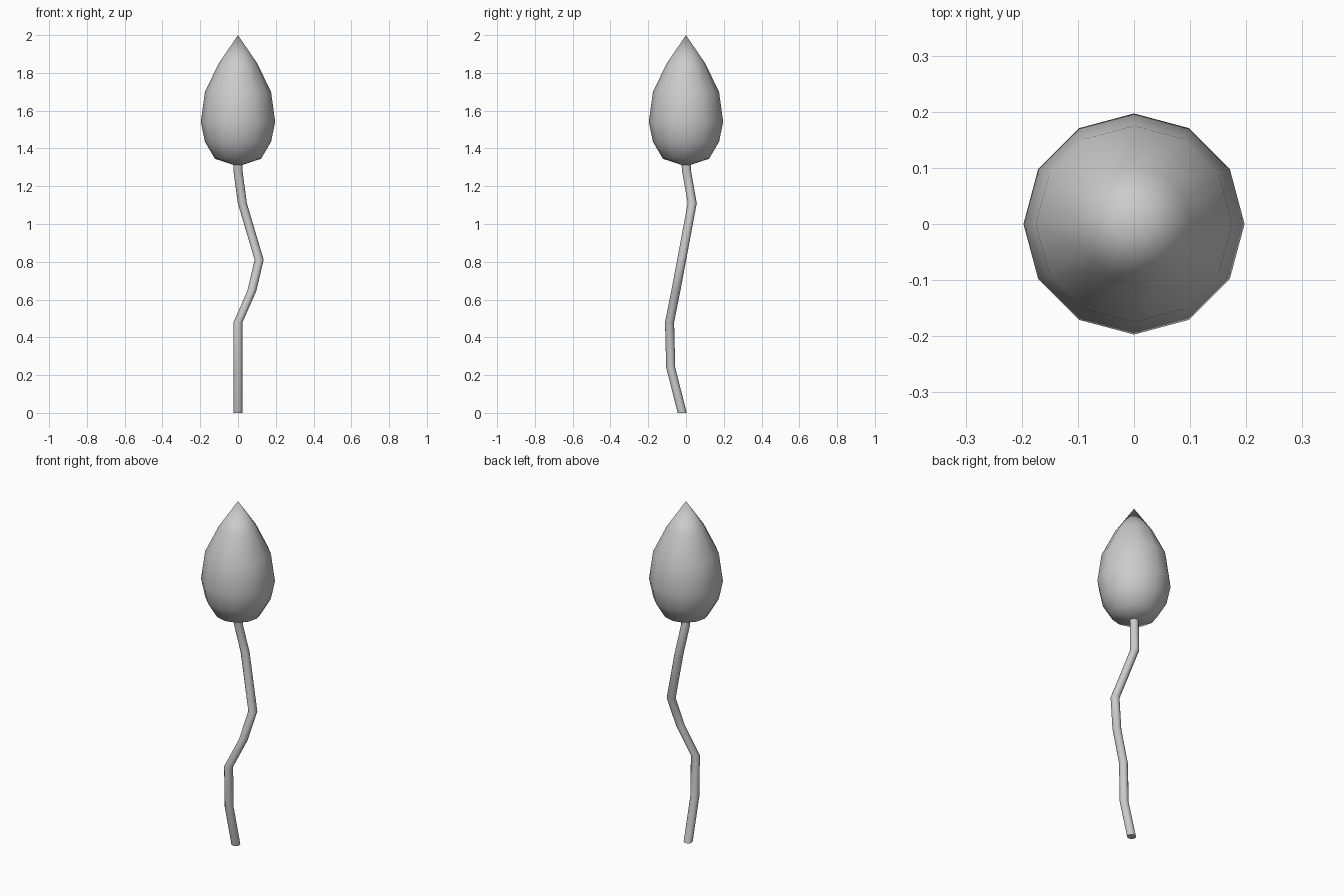
import bpy, bmesh
from math import cos, sin, tau

if "Cube" in bpy.data.objects:
    bpy.data.objects.remove(bpy.data.objects["Cube"])


def loft(name, rings, sides):
    """Skin horizontal rings (x, y, z, radius); radius 0 makes a point."""
    bm = bmesh.new()
    loops = []
    for x, y, z, r in rings:
        n = sides if r else 1
        loops.append([bm.verts.new((x + r * cos(tau * i / sides),
                                    y + r * sin(tau * i / sides), z)) for i in range(n)])
    for a, b in zip(loops, loops[1:]):
        for i in range(sides):
            j = (i + 1) % sides
            quad = [a[i % len(a)], a[j % len(a)], b[j % len(b)], b[i % len(b)]]
            bm.faces.new(list(dict.fromkeys(quad)))
    if len(loops[0]) > 1:
        bm.faces.new(loops[0][::-1])
    if len(loops[-1]) > 1:
        bm.faces.new(loops[-1])
    bmesh.ops.recalc_face_normals(bm, faces=bm.faces)
    for f in bm.faces:
        f.smooth = len(f.verts) <= 4
    mesh = bpy.data.meshes.new(name)
    bm.to_mesh(mesh)
    bm.free()
    obj = bpy.data.objects.new(name, mesh)
    bpy.context.collection.objects.link(obj)
    return obj


# Closed pointed bud
bud_profile = [(0, 1.305), (0.122, 1.345), (0.175, 1.435), (0.197, 1.54),
               (0.175, 1.70), (0.102, 1.85), (0, 2.0)]
loft("bud", [(0, 0, z, r) for r, z in bud_profile], 12)

# Crooked stem
stem_path = [(0, -0.02, 0), (0, -0.081, 0.24), (0, -0.087, 0.48),
             (0.073, -0.054, 0.645), (0.112, -0.023, 0.81),
             (0.023, 0.033, 1.11), (0, 0.003, 1.28), (0, 0, 1.33)]
loft("stem", [(x, y, z, 0.024) for x, y, z in stem_path], 12)
